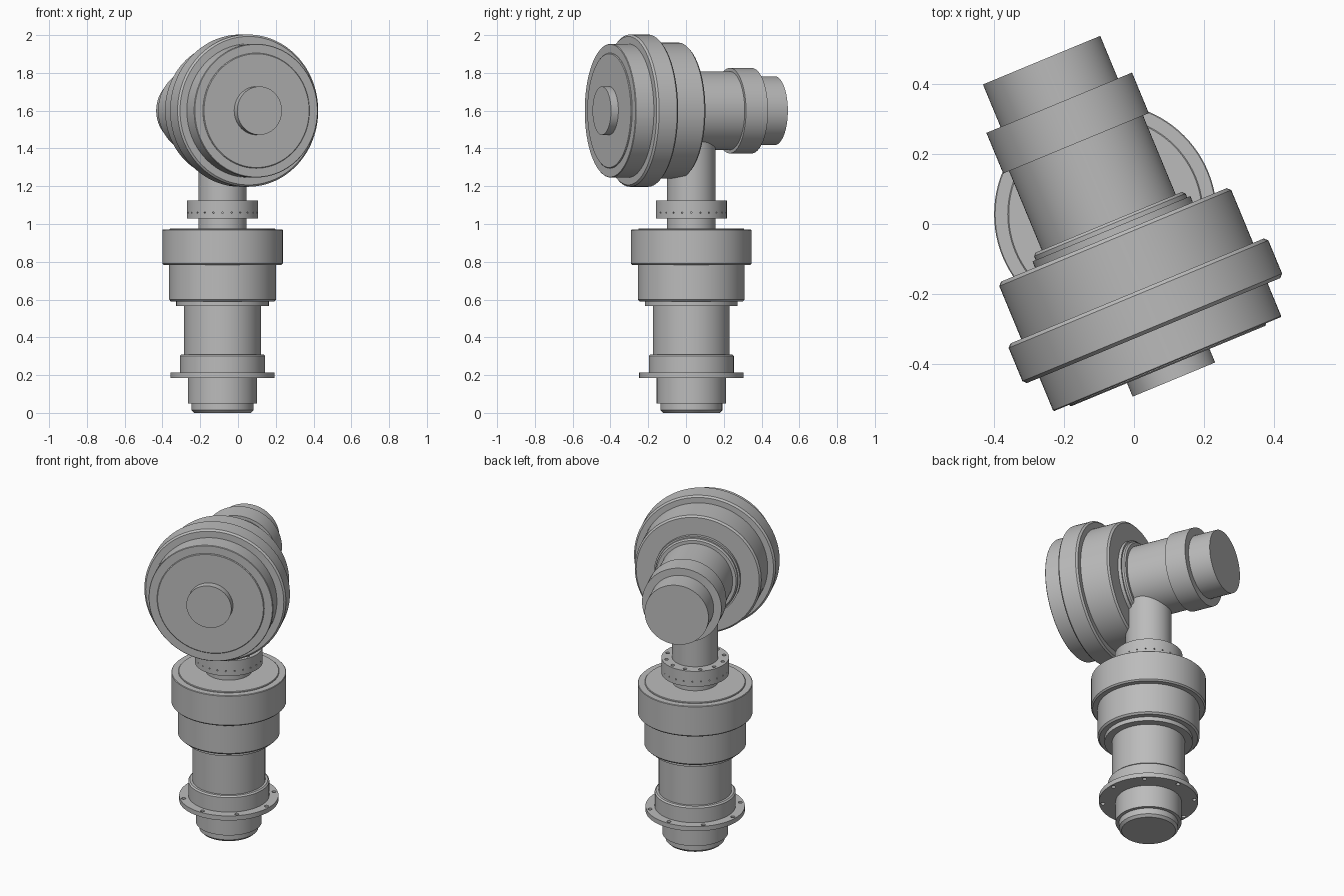
import bpy, bmesh
from math import radians, pi, cos, sin
from mathutils import Matrix, Vector

if "Cube" in bpy.data.objects:
    bpy.data.objects.remove(bpy.data.objects["Cube"])

# Single bare-metal colour
metal = bpy.data.materials.new("plain grey metal")
metal.use_nodes = True
GREY = (0.5, 0.5, 0.5, 1)
metal.diffuse_color = GREY
metal.node_tree.nodes["Principled BSDF"].inputs["Base Color"].default_value = GREY

# Column axis stands upright; head axis crosses it, turned towards the front
COLUMN = Matrix.Translation((-0.082, 0.028, 0))
HEAD = (Matrix.Translation((-0.082, 0.028, 1.6))
        @ Matrix.Rotation(radians(22.5), 4, 'Z') @ Matrix.Rotation(radians(90), 4, 'X'))


def drum(name, frame, start, end, radius, low=0.0, high=0.0, sides=96):
    """Turned cylinder along the frame's z axis, with optional edge chamfers."""
    profile = [(radius - low, start), (radius, start + low),
               (radius, end - high), (radius - high, end)]
    profile = list(dict.fromkeys(profile))
    bm = bmesh.new()
    rings = [[bm.verts.new((r * cos(2 * pi * i / sides), r * sin(2 * pi * i / sides), z))
              for i in range(sides)] for r, z in profile]
    for a, b in zip(rings, rings[1:]):
        for i in range(sides):
            j = (i + 1) % sides
            bm.faces.new((a[i], a[j], b[j], b[i]))
    bm.faces.new(rings[0][::-1])
    bm.faces.new(rings[-1])
    mesh = bpy.data.meshes.new(name)
    bm.to_mesh(mesh)
    bm.free()
    mesh.materials.append(metal)
    obj = bpy.data.objects.new(name, mesh)
    bpy.context.collection.objects.link(obj)
    obj.matrix_world = frame
    return obj


def drill(target, count, hole_radius, depth, place):
    """Cut a ring of round holes; place(angle) gives each hole's matrix."""
    bm = bmesh.new()
    for k in range(count):
        bmesh.ops.create_cone(bm, cap_ends=True, segments=16, radius1=hole_radius,
                              radius2=hole_radius, depth=depth, matrix=place(2 * pi * k / count))
    mesh = bpy.data.meshes.new("hole_cutter")
    bm.to_mesh(mesh)
    bm.free()
    cutter = bpy.data.objects.new("hole_cutter", mesh)
    cutter.hide_render = True
    cutter.matrix_world = target.matrix_world
    bpy.context.collection.objects.link(cutter)
    cut = target.modifiers.new("holes", 'BOOLEAN')
    cut.operation, cut.solver, cut.object = 'DIFFERENCE', 'EXACT', cutter
    bpy.context.view_layer.objects.active = target
    bpy.ops.object.modifier_apply(modifier=cut.name)
    bpy.data.objects.remove(cutter)


def upright(radius, z, phase=0.0):
    return lambda a: Matrix.Translation((radius * cos(a + phase), radius * sin(a + phase), z))


def radial(radius, z):
    return lambda a: (Matrix.Rotation(a, 4, 'Z') @ Matrix.Translation((radius, 0, z))
                      @ Matrix.Rotation(pi / 2, 4, 'Y'))


# Lower column, from the foot up
parts = [
    drum("foot", COLUMN, 0, 0.055, 0.164, low=0.014),
    drum("foot_sleeve", COLUMN, 0.05, 0.19, 0.183),
    drum("lower_sleeve", COLUMN, 0.21, 0.31, 0.225, high=0.008),
    drum("lower_tube", COLUMN, 0.30, 0.57, 0.203),
    drum("drum_seat", COLUMN, 0.565, 0.595, 0.245),
    drum("lower_drum", COLUMN, 0.59, 0.785, 0.283, low=0.01),
    drum("upper_drum", COLUMN, 0.782, 0.97, 0.319, low=0.008, high=0.003),
    drum("upper_drum_plate", COLUMN, 0.965, 0.977, 0.28, high=0.003),
    drum("neck", COLUMN, 0.97, 1.6, 0.128),
]
flange = drum("bolt_flange", COLUMN, 0.185, 0.213, 0.276)
collar = drum("neck_collar", COLUMN, 1.03, 1.124, 0.188)
parts += [flange, collar]

# Bolt holes
drill(flange, 8, 0.012, 0.2, upright(0.255, 0.2))
drill(collar, 12, 0.011, 0.04, upright(0.163, 1.124, radians(15)))
drill(collar, 24, 0.004, 0.02, radial(0.188, 1.06))

# Cross head, from the rear end to the front
parts += [
    drum("rear_cap", HEAD, -0.478, -0.34, 0.182),
    drum("rear_ring", HEAD, -0.346, -0.22, 0.226),
    drum("head_tube", HEAD, -0.225, 0.03, 0.208),
    drum("head_seat", HEAD, 0.025, 0.05, 0.235, low=0.008),
    drum("head_seat_step", HEAD, 0.045, 0.07, 0.245),
    drum("rear_head_drum", HEAD, 0.064, 0.242, 0.36, low=0.01),
    drum("head_band", HEAD, 0.238, 0.361, 0.403, low=0.01, high=0.01),
    drum("front_head_drum", HEAD, 0.355, 0.465, 0.354, high=0.003),
    drum("front_plate", HEAD, 0.46, 0.471, 0.305, high=0.004),
    drum("front_boss", HEAD, 0.465, 0.513, 0.128),
]

# Smooth walls with crisp edges
bpy.ops.object.select_all(action='DESELECT')
for part in parts:
    part.select_set(True)
bpy.context.view_layer.objects.active = parts[0]
bpy.ops.object.shade_smooth_by_angle(angle=radians(30))
